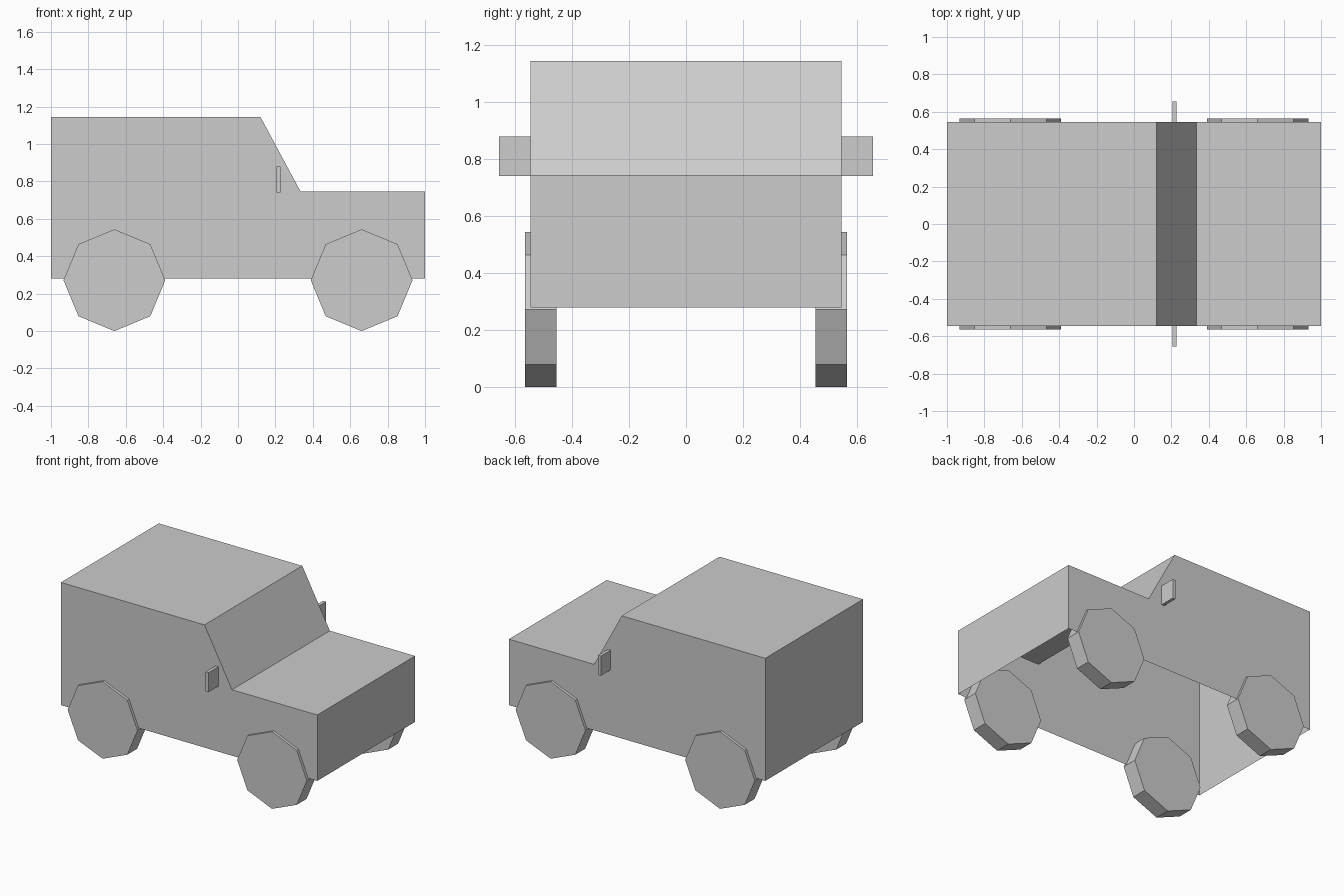
import bpy
import bmesh
import math
from mathutils import Matrix, Vector

cube = bpy.data.objects.get("Cube")
if cube:
    bpy.data.objects.remove(cube, do_unlink=True)

# One flat grey for the whole vehicle
grey = bpy.data.materials.new("light_grey")
grey.use_nodes = True
colour = (0.604, 0.604, 0.604, 1)
grey.diffuse_color = colour
grey.node_tree.nodes["Principled BSDF"].inputs["Base Color"].default_value = colour

HALF_WIDTH = 0.545
FLOOR = 0.28
HOOD = 0.745
ROOF = 1.145


def finish(name, bm):
    mesh = bpy.data.meshes.new(name)
    bm.to_mesh(mesh)
    bm.free()
    mesh.materials.append(grey)
    obj = bpy.data.objects.new(name, mesh)
    bpy.context.collection.objects.link(obj)
    return obj


# Body shell: side profile extruded across the width, open underneath
profile = [(-1, FLOOR), (-1, ROOF), (0.12, ROOF),
           (0.335, HOOD), (1, HOOD), (1, FLOOR)]
bm = bmesh.new()
side = bm.faces.new([bm.verts.new((x, -HALF_WIDTH, z)) for x, z in profile])
extruded = bmesh.ops.extrude_face_region(bm, geom=[side], use_keep_orig=True)
moved = [v for v in extruded["geom"] if isinstance(v, bmesh.types.BMVert)]
bmesh.ops.translate(bm, verts=moved, vec=(0, 2 * HALF_WIDTH, 0))
bmesh.ops.recalc_face_normals(bm, faces=bm.faces)
underside = [f for f in bm.faces if f.normal.z < -0.9]
bmesh.ops.delete(bm, geom=underside, context='FACES_ONLY')
finish("body_shell", bm)


# Eight-sided wheel standing on a corner
def wheel(name, x, y):
    bm = bmesh.new()
    bmesh.ops.create_cone(bm, cap_ends=True, segments=8,
                          radius1=0.272, radius2=0.272, depth=0.11,
                          matrix=Matrix.Rotation(math.pi / 2, 4, 'X'))
    finish(name, bm).location = (x, y, 0.272)


# Flat wing mirror standing out from the side
def wing_mirror(name, y):
    bm = bmesh.new()
    bmesh.ops.create_cube(bm, size=1)
    bmesh.ops.scale(bm, vec=Vector((0.022, 0.11, 0.138)), verts=bm.verts)
    finish(name, bm).location = (0.217, y, 0.81)


for side_name, s in (("near", -1), ("far", 1)):
    wheel("front_wheel_" + side_name, 0.661, s * 0.51)
    wheel("rear_wheel_" + side_name, -0.661, s * 0.51)
    wing_mirror("wing_mirror_" + side_name, s * 0.6)
